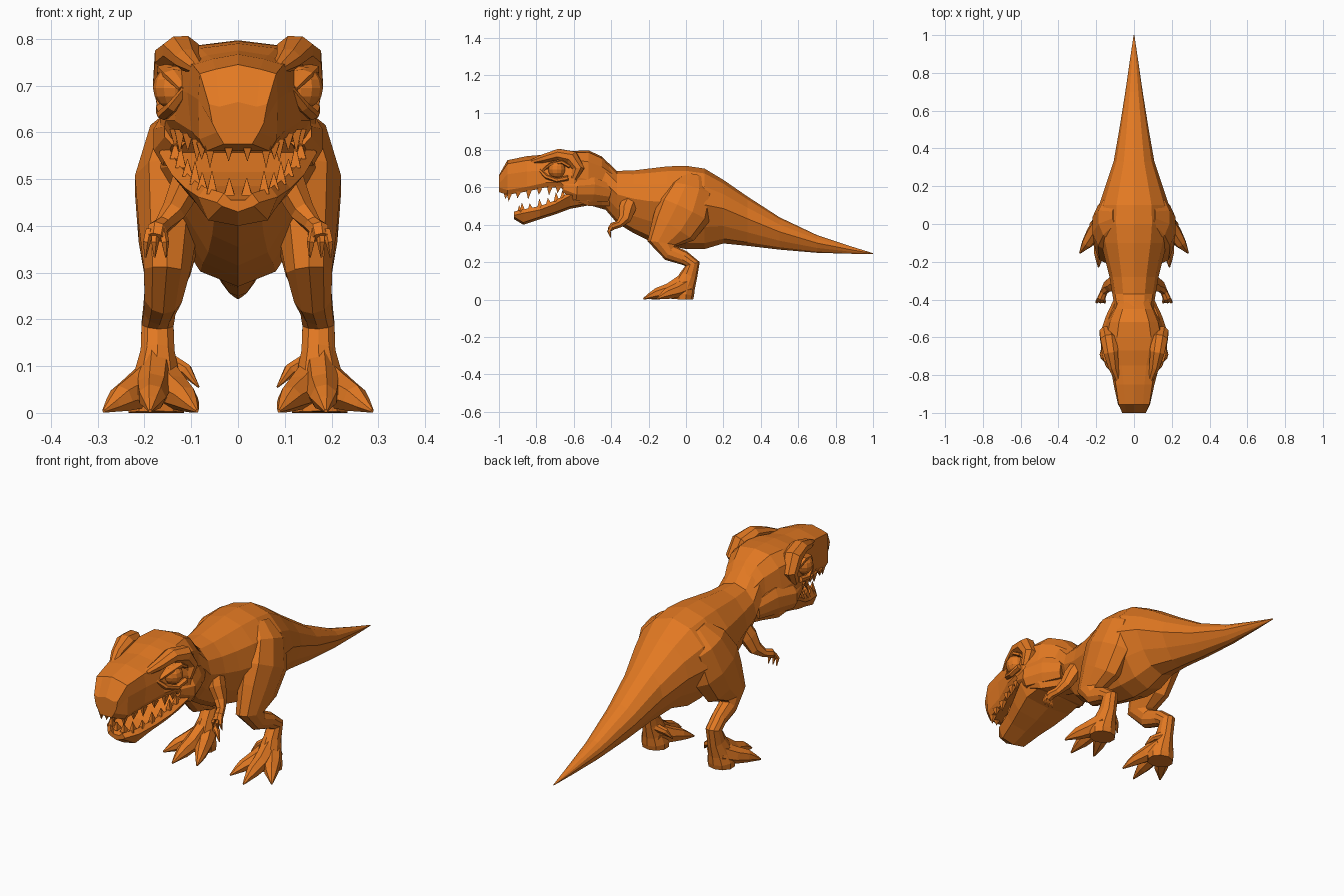
import bpy, bmesh, math
from mathutils import Vector

skin = bpy.data.materials.new("orange skin")
skin.diffuse_color = (0.76, 0.19, 0.016, 1)


def loft(name, rings, side=1):
    """Skin a list of equal-length rings into a closed flat-shaded mesh."""
    bm = bmesh.new()
    rows = [[bm.verts.new((p[0] * side, p[1], max(p[2], 0))) for p in r] for r in rings]
    n = len(rows[0])
    for a, b in zip(rows, rows[1:]):
        for i in range(n):
            j = (i + 1) % n
            bm.faces.new((a[i], a[j], b[j], b[i]))
    bm.faces.new(rows[0])
    bm.faces.new(rows[-1])
    bmesh.ops.recalc_face_normals(bm, faces=bm.faces)
    me = bpy.data.meshes.new(name)
    bm.to_mesh(me)
    bm.free()
    me.materials.append(skin)
    ob = bpy.data.objects.new(name, me)
    bpy.context.collection.objects.link(ob)
    return ob


def limb(name, path, n=8):
    """Mirrored pair of tubes; path entries are x, y, z, half width, half depth."""
    pts = [Vector(p[:3]) for p in path]
    rings = []
    for i, p in enumerate(path):
        t = (pts[min(i + 1, len(pts) - 1)] - pts[max(i - 1, 0)]).normalized()
        u = Vector((1, 0, 0))
        u = (u - t * u.dot(t)).normalized()
        v = t.cross(u)
        rings.append([pts[i] + u * math.cos(a) * p[3] + v * math.sin(a) * p[-1]
                      for a in (math.tau * (k + 0.5) / n for k in range(n))])
    for s, tag in ((1, "left"), (-1, "right")):
        loft(f"{tag}_{name}", rings, s)


# Body, neck and tail: y, bottom, top, half width
body = [(-.62, .55, .73, .09), (-.5, .50, .785, .11), (-.43, .48, .745, .105),
        (-.37, .41, .688, .115), (-.28, .355, .69, .13), (-.2, .315, .70, .15),
        (-.1, .29, .712, .175), (0, .27, .715, .19), (.1, .27, .70, .185),
        (.2, .30, .64, .152), (.33, .287, .55, .108), (.5, .267, .44, .078),
        (.7, .25, .345, .046), (.88, .245, .285, .02), (1, .243, .248, .002)]
rings = []
for y, zb, zt, w in body:
    zm = zb + (zt - zb) * 0.55
    ring = []
    for k in range(12):
        a = math.tau * k / 12
        c, s = math.cos(a), math.sin(a)
        ring.append((w * c * (0.85 if s < -0.1 else 1), y,
                     zm + s * ((zt - zm) if s > 0 else (zm - zb))))
    rings.append(ring)
loft("body_and_tail", rings)


def half_ring(y, half):
    """Close a right-hand profile running from top to bottom by mirroring it."""
    return [(x, y, z) for x, z in half] + [(-x, y, z) for x, z in reversed(half) if x > 0]


# Skull and upper jaw: y, bottom, top, top width, middle width, middle z, bottom width
skull = [(-1, .575, .665, .04, .055, .62, .045), (-.955, .56, .745, .048, .085, .67, .083),
         (-.85, .578, .767, .055, .108, .685, .10), (-.75, .60, .775, .065, .125, .69, .135),
         (-.67, .60, .79, .08, .14, .68, .155), (-.60, .53, .795, .09, .168, .66, .165),
         (-.52, .50, .797, .08, .145, .64, .14), (-.45, .50, .765, .06, .108, .62, .095),
         (-.39, .50, .70, .04, .08, .60, .07)]
loft("skull", [half_ring(y, [(0, zt), (wt, zt - .01), ((wt + wm) / 2 + .015, (zt + zm) / 2 + .018),
                             (wm, zm), (wb, zb + .025), (wb - .015, zb), (0, zb)])
               for y, zb, zt, wt, wm, zm, wb in skull])

# Lower jaw: y, bottom, rim, half width
jaw = [(-.92, .43, .47, .045), (-.87, .40, .482, .085), (-.78, .43, .50, .112),
       (-.70, .455, .53, .142), (-.62, .485, .575, .168), (-.54, .50, .61, .162),
       (-.46, .515, .60, .105)]
loft("lower_jaw", [half_ring(y, [(0, zt - .015), (w - .03, zt - .015), (w - .015, zt), (w, zt - .02),
                                 (w * .75, zb + .012), (0, zb)]) for y, zb, zt, w in jaw])


def teeth(name, line, count, height):
    """Pointed teeth spread evenly along a polyline."""
    pts = [Vector(p) for p in line]
    for i in range(count):
        f = (i + .5) / count * (len(pts) - 1)
        k = int(f)
        p = pts[k].lerp(pts[k + 1], f - k)
        h = height * (1 if i % 2 else .75)
        limb(f"{name}_{i + 1}", [(p.x, p.y, p.z, .016, .022),
                                 (p.x, p.y - .004, p.z + h, .001, .001)], 4)


teeth("upper_tooth", [(0, -.97, .575), (.07, -.94, .572), (.088, -.84, .585),
                      (.122, -.74, .605), (.14, -.66, .605)], 7, -.047)
teeth("lower_tooth", [(0, -.895, .465), (.065, -.87, .47), (.092, -.78, .49),
                      (.12, -.70, .52), (.14, -.64, .555)], 7, .048)

# Eyes with heavy brows, rear sockets and lids
for s, tag in ((1, "left"), (-1, "right")):
    bpy.ops.mesh.primitive_uv_sphere_add(segments=12, ring_count=8, radius=.047,
                                         location=(s * .135, -.69, .695))
    eye = bpy.context.object
    eye.name = tag + "_eye"
    eye.data.materials.append(skin)
limb("brow", [(.085, -.83, .735, .015, .012), (.108, -.76, .755, .028, .025),
              (.122, -.68, .776, .042, .032), (.136, -.61, .757, .046, .042),
              (.147, -.575, .70, .038, .035), (.148, -.60, .645, .025, .02)], 8)
limb("lower_lid", [(.11, -.78, .69, .012, .01), (.137, -.745, .655, .016, .012),
                   (.158, -.69, .638, .016, .012), (.162, -.63, .65, .016, .014)], 6)
limb("upper_lid", [(.115, -.76, .695, .014, .008), (.138, -.72, .725, .025, .01),
                   (.148, -.66, .735, .03, .012), (.155, -.62, .71, .016, .01)], 6)
# Cheek muscle joining the jaw hinge and the neck
limb("cheek", [(.13, -.65, .60, .03, .03), (.148, -.585, .585, .035, .06),
               (.118, -.50, .59, .035, .07), (.085, -.41, .57, .025, .05)], 8)

# Legs: thigh, knee, shin, ankle and instep in one run
limb("leg", [(.085, .045, .655, .035, .06), (.122, .03, .585, .072, .12),
             (.142, -.01, .48, .083, .148), (.148, -.065, .385, .068, .128),
             (.152, -.125, .30, .052, .082), (.16, -.085, .25, .042, .046),
             (.168, -.01, .222, .036, .038), (.172, .035, .19, .036, .04),
             (.172, .015, .13, .038, .047), (.174, -.008, .075, .052, .058),
             (.175, -.018, .03, .064, .062), (.175, -.02, .0, .062, .058)], 10)
toes = {"outer": [(.18, .0, .07, .046, .05), (.218, -.055, .045, .04, .04),
                  (.25, -.105, .03, .03, .03), (.268, -.128, .018, .018, .018),
                  (.287, -.155, .004, .004, .004)],
        "middle": [(.176, -.01, .085, .038, .055), (.181, -.09, .05, .037, .038),
                   (.184, -.155, .033, .03, .03), (.186, -.19, .02, .018, .018),
                   (.188, -.228, .004, .004, .004)],
        "inner": [(.165, .0, .07, .046, .05), (.135, -.065, .045, .038, .038),
                  (.112, -.12, .03, .028, .028), (.1, -.15, .018, .018, .018),
                  (.088, -.185, .004, .004, .004)],
        "back": [(.15, .02, .11, .02, .02), (.11, .0, .09, .014, .016),
                 (.084, -.02, .055, .002, .002)]}
for part, path in toes.items():
    limb(part + "_toe", path, 7)

# Small arms with curled fingers
limb("arm", [(.085, -.29, .55, .03, .04), (.112, -.315, .485, .035, .046),
             (.138, -.328, .43, .027, .034), (.16, -.36, .402, .019, .02),
             (.173, -.393, .392, .022, .02), (.177, -.408, .375, .02, .014)], 7)
for i, dx in enumerate((-.018, .004, .022)):
    limb(f"finger_{i + 1}", [(.174 + dx * .7, -.398, .39, .009, .01),
                             (.174 + dx, -.412, .365, .009, .01),
                             (.174 + dx * 1.1, -.403, .333, .002, .002)], 5)
